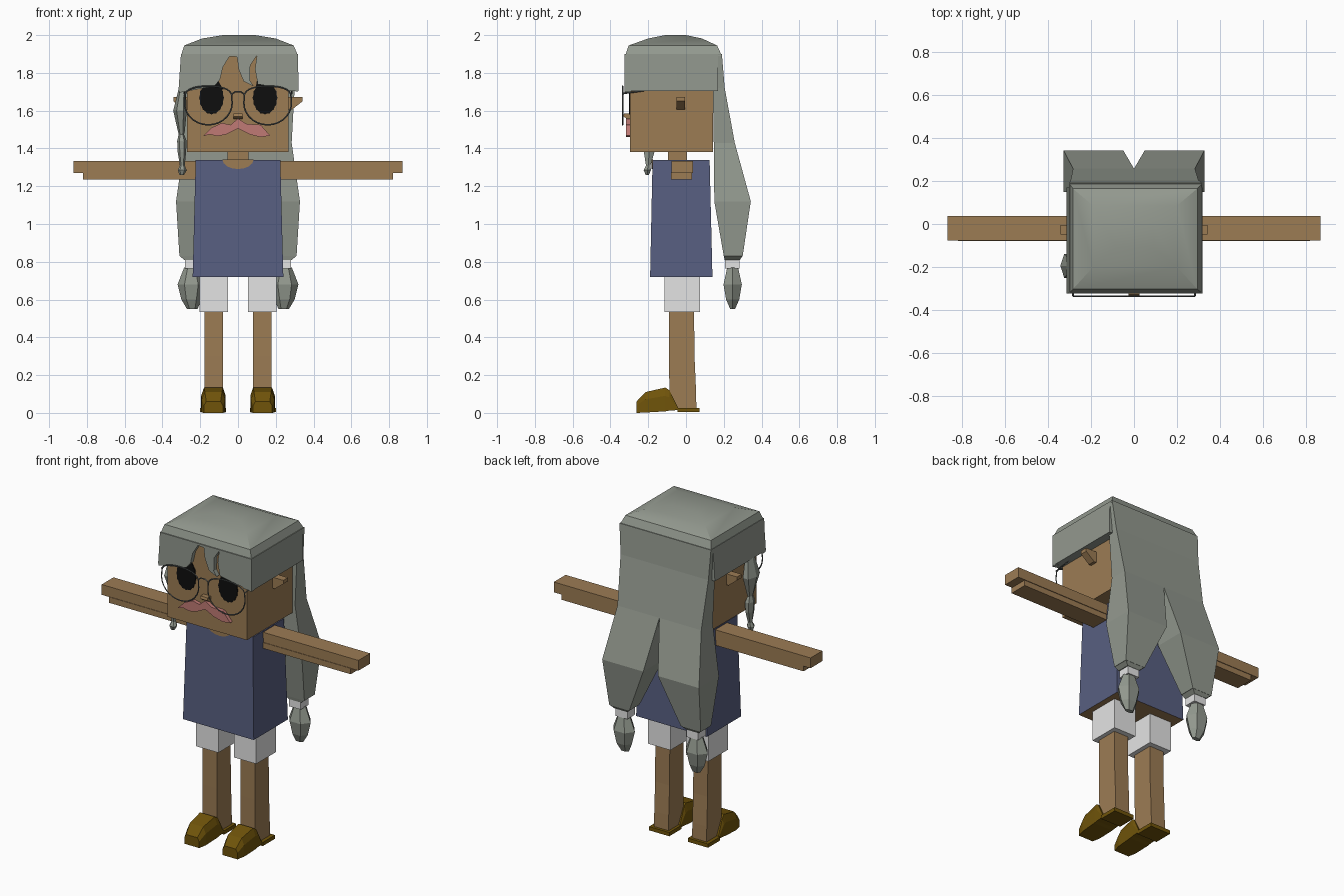
import bpy, bmesh, math
from mathutils import Vector

cube = bpy.data.objects.get("Cube")
if cube:
    bpy.data.objects.remove(cube)


def material(name, rgb):
    lin = [((c / 255 + 0.055) / 1.055) ** 2.4 if c > 10 else c / 3294 for c in rgb]
    m = bpy.data.materials.new(name)
    m.use_nodes = True
    m.diffuse_color = (*lin, 1)
    m.node_tree.nodes["Principled BSDF"].inputs["Base Color"].default_value = (*lin, 1)
    return m


SKIN = material("skin brown", (156, 124, 84))
HAIR = material("hair grey", (147, 153, 143))
SHIRT = material("shirt blue", (88, 95, 129))
WHITE = material("cloth white", (228, 228, 228))
SHOE = material("shoe brown", (112, 84, 10))
BLACK = material("eye black", (14, 14, 14))
PINK = material("moustache pink", (192, 122, 117))
WIRE = material("wire grey", (92, 97, 97))


def finish(name, bm, *mats):
    bmesh.ops.recalc_face_normals(bm, faces=bm.faces)
    me = bpy.data.meshes.new(name)
    bm.to_mesh(me)
    bm.free()
    for m in mats:
        me.materials.append(m)
    ob = bpy.data.objects.new(name, me)
    bpy.context.collection.objects.link(ob)
    return ob


def bridge(bm, loops):
    for a, b in zip(loops, loops[1:]):
        n = len(a)
        for i in range(n):
            bm.faces.new((a[i], a[(i + 1) % n], b[(i + 1) % n], b[i]))
    bm.faces.new(loops[0])
    bm.faces.new(loops[-1])


def loft(name, rings, *mats):
    """Rectangular rings (z, x0, x1, y0, y1), stacked."""
    bm = bmesh.new()
    bridge(bm, [[bm.verts.new(p) for p in ((a, c, z), (b, c, z), (b, d, z), (a, d, z))]
                for z, a, b, c, d in rings])
    return finish(name, bm, *mats)


def box(name, x0, x1, y0, y1, z0, z1, mat):
    return loft(name, [(z0, x0, x1, y0, y1), (z1, x0, x1, y0, y1)], mat)


def bead(name, rings, mat, n=6):
    """Round rings (z, cx, cy, rx, ry), stacked."""
    bm = bmesh.new()
    angles = [2 * math.pi * i / n for i in range(n)]
    bridge(bm, [[bm.verts.new((cx + rx * math.cos(t), cy + ry * math.sin(t), z)) for t in angles]
                for z, cx, cy, rx, ry in rings])
    return finish(name, bm, mat)


def plate(name, pts, y0, y1, mat):
    """Outline in x and z, given thickness along y."""
    bm = bmesh.new()
    bridge(bm, [[bm.verts.new((x, y, z)) for x, z in pts] for y in (y0, y1)])
    return finish(name, bm, mat)


def wire(name, pts, cyclic):
    cu = bpy.data.curves.new(name, "CURVE")
    cu.dimensions = "3D"
    cu.bevel_depth = 0.004
    cu.bevel_resolution = 0
    sp = cu.splines.new("POLY")
    sp.points.add(len(pts) - 1)
    for p, co in zip(sp.points, pts):
        p.co = (*co, 1)
    sp.use_cyclic_u = cyclic
    cu.materials.append(WIRE)
    ob = bpy.data.objects.new(name, cu)
    bpy.context.collection.objects.link(ob)


def span(s, a, b):
    return sorted((s * a, s * b))


# Head, neck and torso
box("head", -0.27, 0.268, -0.297, 0.143, 1.38, 1.92, SKIN)
box("neck", -0.056, 0.056, -0.095, 0.005, 1.3, 1.385, SKIN)
shirt = loft("shirt", [(0.72, -0.24, 0.24, -0.19, 0.14), (1.34, -0.224, 0.224, -0.177, 0.125)],
             SHIRT, SKIN)
for f in shirt.data.polygons:
    f.material_index = 1 if f.normal.z < -0.9 else 0
half = [math.pi * i / 8 for i in range(9)]
plate("collar_skin", [(0.082 * math.cos(t), 1.341 - 0.05 * math.sin(t)) for t in half],
      -0.182, -0.174, SKIN)

# Limbs, shorts and shoes, one set per side
for s, side in ((1, "left"), (-1, "right")):
    box(side + "_arm", *span(s, 0.21, 0.87), -0.077, 0.037, 1.27, 1.333, SKIN)
    box(side + "_lower_arm", *span(s, 0.21, 0.82), -0.08, 0.033, 1.236, 1.272, SKIN)
    lx = span(s, 0.08, 0.178)
    loft(side + "_leg", [(0.02, *lx, -0.06, 0.055), (0.12, *lx, -0.088, 0.053),
                         (0.3, *lx, -0.09, 0.045), (0.6, *lx, -0.09, 0.042)], SKIN)
    box(side + "_shorts", *span(s, 0.053, 0.204), -0.115, 0.075, 0.535, 0.735, WHITE)
    box(side + "_shoe_heel", *span(s, 0.063, 0.2), -0.045, 0.072, 0.004, 0.027, SHOE)
    # Toe: cross-sections (y, bottom, top, half width, top half width) from tip to instep
    bm = bmesh.new()
    loops = []
    for y, b, t, w, tw in ((-0.262, 0, 0.06, 0.05, 0.038), (-0.215, 0.002, 0.11, 0.062, 0.045),
                           (-0.11, 0.008, 0.134, 0.065, 0.05), (-0.088, 0.012, 0.12, 0.065, 0.055),
                           (-0.043, 0.015, 0.03, 0.065, 0.06)):
        c, m = s * 0.13, b + (t - b) * 0.65
        loops.append([bm.verts.new((c + x, y, z)) for x, z in
                      ((-w, b), (w, b), (w, m), (tw, t), (-tw, t), (-w, m))])
    bridge(bm, loops)
    finish(side + "_shoe_toe", bm, SHOE)
    # Ear wedge
    plate(side + "_ear", [(s * x, z) for x, z in ((0.26, 1.672), (0.342, 1.672), (0.342, 1.65),
                                                  (0.285, 1.605), (0.26, 1.605))],
          -0.05, -0.005, SKIN)

# Nose and moustache
loft("nose", [(1.555, -0.025, 0.025, -0.31, -0.29), (1.57, -0.025, 0.025, -0.332, -0.29),
              (1.585, -0.025, 0.025, -0.328, -0.29)], SKIN)
plate("moustache", [(-0.185, 1.465), (-0.14, 1.51), (-0.085, 1.535), (-0.04, 1.525), (0, 1.558),
                    (0.045, 1.53), (0.12, 1.525), (0.17, 1.468), (0.12, 1.46), (0.06, 1.475),
                    (0, 1.505), (-0.06, 1.475), (-0.11, 1.465), (-0.15, 1.475)],
      -0.318, -0.295, PINK)

# Eyes with jagged rims and pointed lashes
for side, cx, lash in (("left", 0.143, ((0.09, 1.7), (0.1, 1.76), (0.15, 1.74))),
                       ("right", -0.14, ((-0.17, 1.73), (-0.11, 1.768), (-0.077, 1.71)))):
    rim = []
    for i in range(32):
        t, k = 2 * math.pi * i / 32, 1 + 0.03 * (-1) ** i
        rim.append((cx + 0.064 * k * math.cos(t), 1.668 + 0.086 * k * math.sin(t)))
    plate(side + "_eye", rim, -0.303, -0.296, BLACK)
    plate(side + "_lash", lash, -0.302, -0.296, BLACK)

# Glasses: rounded lenses with flat tops, bridge and temples
for s, side in ((1, "left"), (-1, "right")):
    rim = []
    for i in range(28):
        t = 2 * math.pi * i / 28
        sn = math.sin(t)
        z = 1.64 + (0.09 * sn ** 0.45 if sn > 1e-6 else 0.115 * sn)
        rim.append((s * 0.157 + 0.126 * math.cos(t), -0.336, z))
    wire(side + "_lens_rim", rim, True)
    wire(side + "_temple", [(s * 0.284, -0.336, 1.69), (s * 0.284, -0.2, 1.71)], False)
wire("glasses_bridge", [(-0.037, -0.336, 1.685), (-0.015, -0.336, 1.7),
                        (0.015, -0.336, 1.7), (0.037, -0.336, 1.685)], False)

# Hair: domed cap
cap = loft("hair_cap", [(1.89, -0.302, 0.318, -0.322, 0.19), (1.945, -0.285, 0.295, -0.304, 0.165),
                        (1.982, -0.19, 0.2, -0.2, 0.085), (2.0, -0.08, 0.09, -0.11, 0.0)], HAIR)
bpy.context.view_layer.objects.active = cap
cap.select_set(True)
bpy.ops.object.shade_smooth_by_angle(angle=math.radians(28))
cap.select_set(False)

# Hair: fringe with parted gaps, and sides
plate("hair_fringe", [(-0.302, 1.9), (0.318, 1.9), (0.318, 1.7), (0.25, 1.715), (0.105, 1.74),
                      (0.09, 1.82), (0.1, 1.893), (0.065, 1.84), (0.063, 1.76), (0.082, 1.73),
                      (0.03, 1.755), (0.003, 1.82), (-0.005, 1.885), (-0.045, 1.887),
                      (-0.08, 1.83), (-0.095, 1.765), (-0.125, 1.73), (-0.312, 1.695)],
      -0.325, -0.292, HAIR)
loft("hair_side_left", [(1.705, 0.262, 0.32, -0.324, 0.17), (1.9, 0.262, 0.318, -0.322, 0.17)], HAIR)
loft("hair_side_right", [(1.705, -0.315, -0.262, -0.324, 0.17),
                         (1.9, -0.302, -0.262, -0.322, 0.17)], HAIR)

# Hair: back panel splitting into two tied tails
loft("hair_back", [(1.43, -0.284, 0.284, 0.147, 0.258), (1.72, -0.295, 0.3, 0.142, 0.205),
                   (1.9, -0.302, 0.318, 0.14, 0.19)], HAIR)
for s, side in ((1, "left"), (-1, "right")):
    loft(side + "_tail", [(0.83, *span(s, 0.175, 0.31), 0.2, 0.3),
                          (1.12, *span(s, 0.05, 0.328), 0.15, 0.343),
                          (1.43, *span(s, 0.0, 0.284), 0.147, 0.258)], HAIR)
    loft(side + "_tail_end", [(0.81, *span(s, 0.2, 0.285), 0.205, 0.285),
                              (0.832, *span(s, 0.175, 0.31), 0.2, 0.3)], HAIR)
    box(side + "_tail_tie", *span(s, 0.2, 0.28), 0.207, 0.283, 0.765, 0.815, WHITE)
    c = s * 0.247
    bead(side + "_tail_puff", [(0.55, c - s * 0.005, 0.247, 0.028, 0.015),
                               (0.6, c, 0.247, 0.053, 0.04), (0.68, c, 0.247, 0.073, 0.056),
                               (0.77, c, 0.247, 0.038, 0.033)], HAIR)

# Hair: single beaded lock hanging beside the face
bead("side_lock", [(1.26, -0.298, -0.205, 0.012, 0.01), (1.285, -0.295, -0.205, 0.024, 0.022),
                   (1.31, -0.295, -0.2, 0.013, 0.014), (1.38, -0.297, -0.195, 0.022, 0.032),
                   (1.44, -0.297, -0.195, 0.025, 0.035), (1.475, -0.3, -0.195, 0.014, 0.02),
                   (1.49, -0.3, -0.195, 0.018, 0.025), (1.6, -0.307, -0.195, 0.036, 0.065),
                   (1.72, -0.295, -0.195, 0.018, 0.035)], HAIR)
